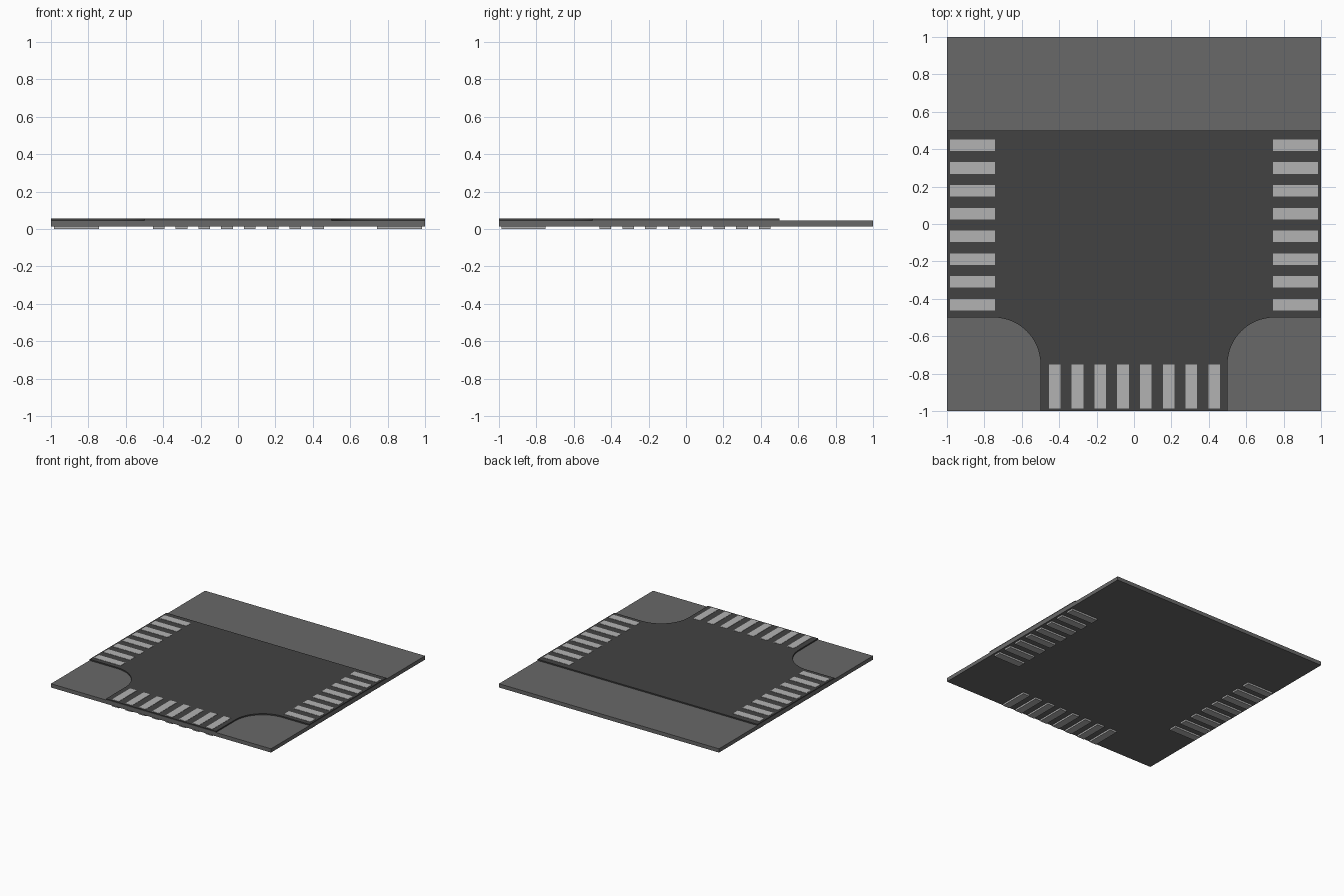
import bpy, bmesh, math

if "Cube" in bpy.data.objects:
    bpy.data.objects.remove(bpy.data.objects["Cube"])


def material(name, v):
    m = bpy.data.materials.new(name)
    m.diffuse_color = (v, v, v, 1)
    m.use_nodes = True
    m.node_tree.nodes["Principled BSDF"].inputs["Base Color"].default_value = m.diffuse_color
    return m


def finish(name, bm, mat):
    bmesh.ops.recalc_face_normals(bm, faces=bm.faces)
    me = bpy.data.meshes.new(name)
    bm.to_mesh(me)
    bm.free()
    me.materials.append(mat)
    ob = bpy.data.objects.new(name, me)
    bpy.context.collection.objects.link(ob)
    return ob


def prism(name, outline, z0, z1, mat):
    bm = bmesh.new()
    face = bm.faces.new([bm.verts.new((x, y, z0)) for x, y in outline])
    ext = bmesh.ops.extrude_face_region(bm, geom=[face], use_keep_orig=True)
    top = [g for g in ext["geom"] if isinstance(g, bmesh.types.BMVert)]
    bmesh.ops.translate(bm, verts=top, vec=(0, 0, z1 - z0))
    return finish(name, bm, mat)


def box(name, x0, x1, y0, y1, z0, z1, mat):
    return prism(name, [(x0, y0), (x1, y0), (x1, y1), (x0, y1)], z0, z1, mat)


pavement_grey = material("pavement_grey", 0.14)
asphalt_grey = material("asphalt_grey", 0.055)
paint_grey = material("paint_grey", 0.45)

# Square pavement slab
box("pavement_slab", -1, 1, -1, 1, 0.014, 0.045, pavement_grey)

# T-shaped road with rounded inner corners
N = 16
right = [(0.5, -1)]
for i in range(N + 1):
    a = math.pi - i * math.pi / 2 / N
    right.append((0.75 + 0.25 * math.cos(a), -0.75 + 0.25 * math.sin(a)))
right += [(1, -0.5), (1, 0.5)]
left = [(-x, y) for x, y in reversed(right)]
road = prism("road_surface", right + left, 0.045, 0.055, asphalt_grey)
bpy.context.view_layer.objects.active = road
road.select_set(True)
bpy.ops.object.shade_smooth_by_angle(angle=math.radians(30))

# Crossing stripes, running through the slab, on all three arms
PITCH, HALF = 0.1218, 0.031
for i in range(8):
    y = 0.421 - i * PITCH
    for side, s in (("right", 1), ("left", -1)):
        xa, xb = sorted((s * 0.743, s * 0.984))
        box(f"{side}_crossing_stripe_{i + 1}", xa, xb, y - HALF, y + HALF,
            0.0, 0.057, paint_grey)
    x = -0.424 + i * PITCH
    box(f"front_crossing_stripe_{i + 1}", x - HALF, x + HALF, -0.987, -0.75,
        0.0, 0.057, paint_grey)
